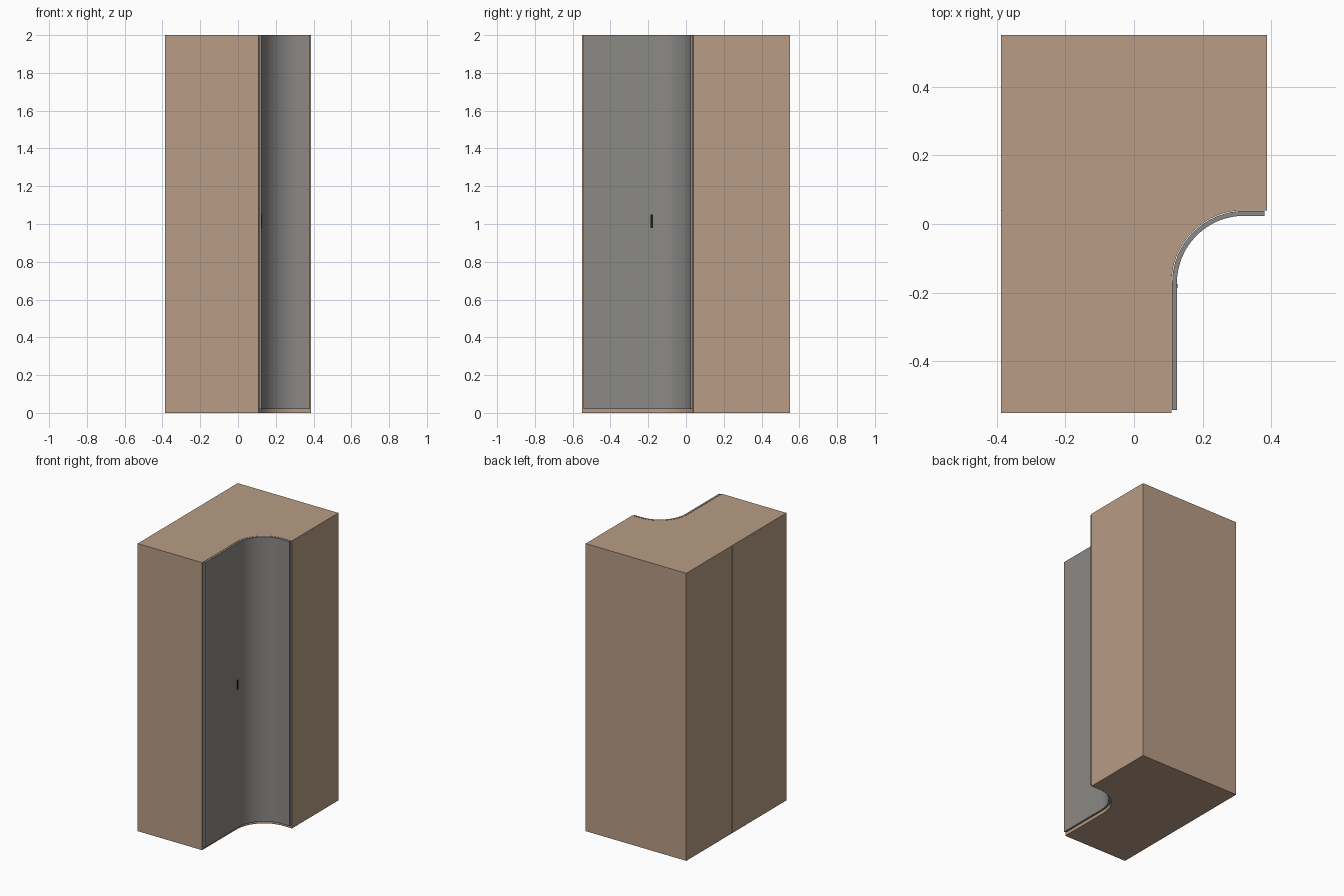
import bpy, bmesh, math

if "Cube" in bpy.data.objects:
    bpy.data.objects.remove(bpy.data.objects["Cube"])

H = 2.0          # cabinet height
X, Y = 0.387, 0.55
CX, CY = 0.321, -0.172   # centre of the concave corner arc
SEG = 16


def material(name, rgb):
    m = bpy.data.materials.new(name)
    m.diffuse_color = (*rgb, 1)
    m.use_nodes = True
    m.node_tree.nodes["Principled BSDF"].inputs["Base Color"].default_value = m.diffuse_color
    return m


WOOD = material("tan wood", (0.48, 0.335, 0.235))
GREY = material("warm grey door", (0.262, 0.25, 0.238))
DARK = material("dark slot", (0.01, 0.01, 0.01))


def extrude(name, outline, z0, z1, mat):
    """Prism from a plan outline (counter-clockwise)."""
    bm = bmesh.new()
    face = bm.faces.new([bm.verts.new((x, y, z0)) for x, y in outline])
    top = bmesh.ops.extrude_face_region(bm, geom=[face])["geom"]
    bmesh.ops.translate(bm, vec=(0, 0, z1 - z0),
                        verts=[v for v in top if isinstance(v, bmesh.types.BMVert)])
    bmesh.ops.recalc_face_normals(bm, faces=bm.faces)
    me = bpy.data.meshes.new(name)
    bm.to_mesh(me)
    bm.free()
    me.materials.append(mat)
    ob = bpy.data.objects.new(name, me)
    bpy.context.collection.objects.link(ob)
    bpy.ops.object.select_all(action='DESELECT')
    ob.select_set(True)
    bpy.context.view_layer.objects.active = ob
    bpy.ops.object.shade_smooth_by_angle(angle=math.radians(20))
    return ob


def arc(r):
    """Quarter arc from the front run to the right run."""
    return [(CX + r * math.cos(a), CY + r * math.sin(a))
            for a in (math.pi - math.pi / 2 * i / SEG for i in range(SEG + 1))]


# carcass with concave front right corner and a fine seam on the left side
R = 0.212
seam = [(-X, 0.045), (-X + 0.002, 0.045), (-X + 0.002, 0.043), (-X, 0.043)]
extrude("carcass", [(-X, -Y), (CX - R, -Y)] + arc(R) + [(X, CY + R), (X, Y), (-X, Y)] + seam,
        0, H, WOOD)

# curved door, standing just off the carcass
RI, RO = 0.210, 0.196
inner = [(CX - RI, -0.542)] + arc(RI) + [(0.38, CY + RI)]
outer = [(CX - RO, -0.542)] + arc(RO) + [(0.38, CY + RO)]
extrude("curved_door", inner + outer[::-1], 0.02, H, GREY)

# small dark finger slot on the flat run of the door
xs = CX - RO
extrude("door_slot", [(xs - 0.002, -0.187), (xs + 0.001, -0.187),
                      (xs + 0.001, -0.174), (xs - 0.002, -0.174)], 0.98, 1.05, DARK)
